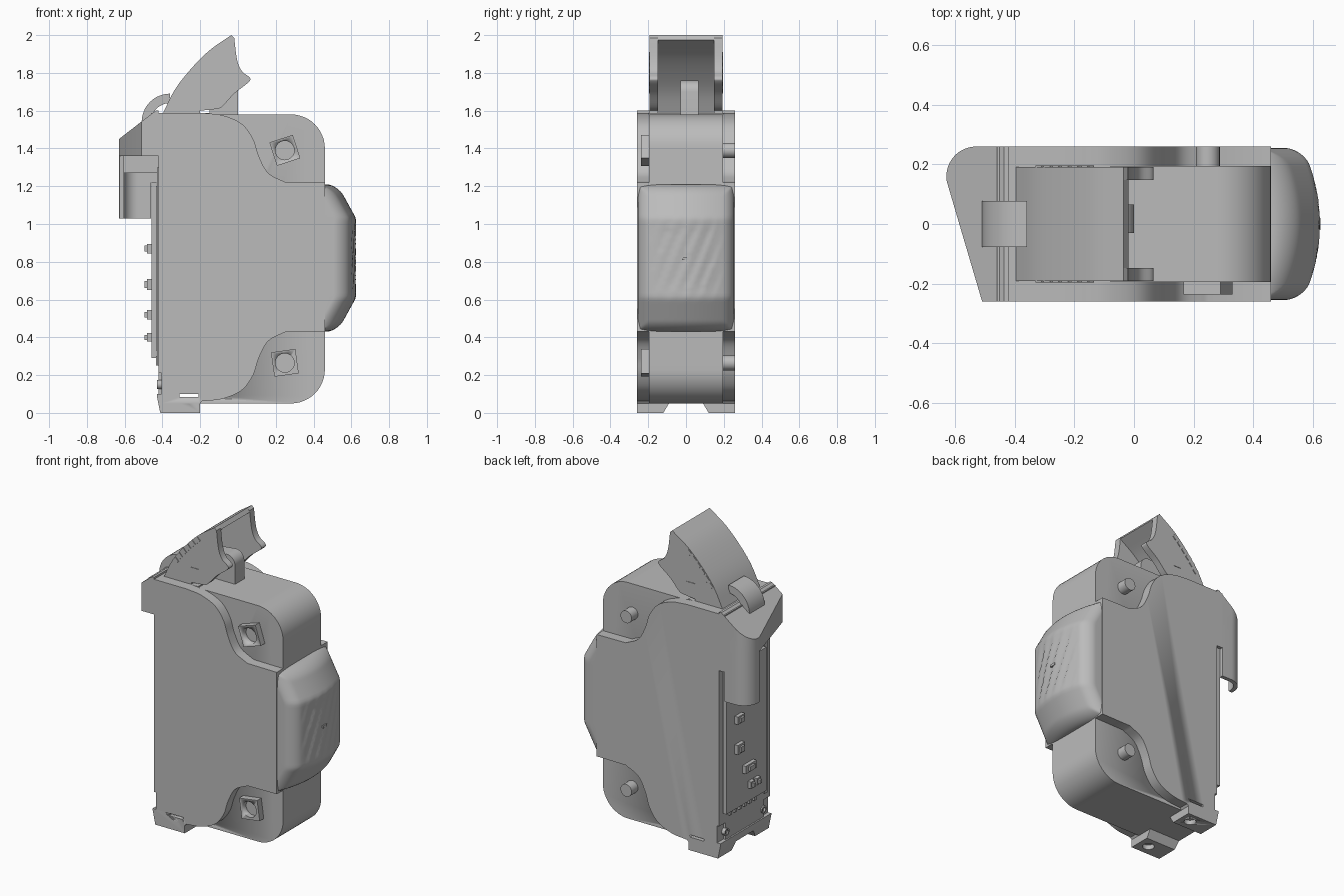
import bpy, bmesh
from math import sin, cos, pi, radians, sqrt
from mathutils import Vector

if "Cube" in bpy.data.objects:
    bpy.data.objects.remove(bpy.data.objects["Cube"])

grey = bpy.data.materials.new("plain grey")
grey.use_nodes = True
grey.diffuse_color = (0.5, 0.5, 0.5, 1)
grey.node_tree.nodes["Principled BSDF"].inputs["Base Color"].default_value = (0.5, 0.5, 0.5, 1)


def finish(name, bm, angle=30):
    bmesh.ops.recalc_face_normals(bm, faces=bm.faces)
    mesh = bpy.data.meshes.new(name)
    bm.to_mesh(mesh)
    bm.free()
    mesh.materials.append(grey)
    ob = bpy.data.objects.new(name, mesh)
    bpy.context.collection.objects.link(ob)
    bpy.ops.object.select_all(action='DESELECT')
    ob.select_set(True)
    bpy.context.view_layer.objects.active = ob
    bpy.ops.object.shade_smooth_by_angle(angle=radians(angle))
    return ob


def prism(name, pts, lo, hi, axis='y', slope=None):
    """Extrude a 2D outline along an axis; slope = (point, normal) trims it."""
    place = {'x': lambda a, b, t: (t, a, b), 'y': lambda a, b, t: (a, t, b),
             'z': lambda a, b, t: (a, b, t)}[axis]
    bm = bmesh.new()
    face = bm.faces.new([bm.verts.new(place(a, b, lo)) for a, b in pts])
    ext = bmesh.ops.extrude_face_region(bm, geom=[face])
    shift = Vector(place(0, 0, hi - lo))
    for v in ext["geom"]:
        if isinstance(v, bmesh.types.BMVert):
            v.co += shift
    if slope:
        cut = bmesh.ops.bisect_plane(bm, geom=bm.verts[:] + bm.edges[:] + bm.faces[:],
                                     plane_co=slope[0], plane_no=slope[1], clear_outer=True)
        bmesh.ops.holes_fill(bm, edges=[e for e in cut["geom_cut"] if isinstance(e, bmesh.types.BMEdge)])
    return finish(name, bm)


def box(name, x0, x1, y0, y1, z0, z1):
    return prism(name, [(x0, z0), (x1, z0), (x1, z1), (x0, z1)], y0, y1)


def arc(cx, cy, r, a0, a1, n=12):
    return [(cx + r * cos(radians(a0 + (a1 - a0) * i / n)),
             cy + r * sin(radians(a0 + (a1 - a0) * i / n))) for i in range(n + 1)]


def spline(p, n=6):
    """Smooth line through a few points."""
    p = [Vector(q) for q in p]
    q = [2 * p[0] - p[1]] + p + [2 * p[-1] - p[-2]]
    out = []
    for i in range(1, len(q) - 2):
        a, b, c, d = q[i - 1:i + 3]
        for k in range(n):
            t = k / n
            out.append(tuple(0.5 * (2 * b + (c - a) * t + (2 * a - 5 * b + 4 * c - d) * t * t
                                    + (3 * b - a - 3 * c + d) * t ** 3)))
    return out + [tuple(p[-1])]


def ribbon(pts, width):
    """Give a line a thickness, on its right hand side."""
    inner = []
    for i, q in enumerate(pts):
        d = Vector(pts[min(i + 1, len(pts) - 1)]) - Vector(pts[max(i - 1, 0)])
        d.normalize()
        inner.append((q[0] + d.y * width, q[1] - d.x * width))
    return list(pts) + inner[::-1]


def carve(obs, cutter):
    cutter.hide_render = True
    cutter.hide_set(True)
    for ob in obs:
        m = ob.modifiers.new("cut", 'BOOLEAN')
        m.operation, m.object, m.solver = 'DIFFERENCE', cutter, 'EXACT'


# Housing: narrow rounded core between two side plates with S shaped shoulders
core = prism("housing_core", [(-0.42, 0.05)] + arc(0.28, 0.23, 0.18, -90, 0)
             + arc(0.28, 1.4, 0.18, 0, 90) + [(-0.42, 1.58)], -0.195, 0.195)
upper = spline([(-0.19, 1.588), (-0.08, 1.575), (0.02, 1.53), (0.08, 1.45), (0.11, 1.36),
                (0.16, 1.27), (0.25, 1.222)])
lower = [(x, 1.65 - z) for x, z in reversed(upper)]
outline = ([(-0.46, 1.588)] + upper + [(0.46, 1.22), (0.46, 0.43)] + lower
           + [(-0.2, 0.05), (-0.405, 0.05), (-0.405, 0.21), (-0.42, 0.21), (-0.42, 1.36), (-0.46, 1.36)])
plates = [prism("side_plate_front", outline, -0.26, -0.195),
          prism("side_plate_back", outline, 0.195, 0.26)]
lid = box("top_deck", -0.46, -0.15, -0.195, 0.195, 1.5, 1.588)

# Foot with a central channel, screw holes and a cross slot
foot = prism("foot", [(-0.26, 0), (-0.12, 0), (-0.09, 0.05), (0.09, 0.05), (0.12, 0), (0.26, 0),
                      (0.26, 0.1), (-0.26, 0.1)], -0.43, -0.2, 'x',
             slope=((-0.43, 0, 0.09), (-0.97, 0, -0.2)))
for y in (-0.19, 0.19):
    carve([foot], prism("foot_hole_cutter", arc(-0.27, y, 0.035, 0, 345, 23), -0.02, 0.03, 'z'))
carve([foot, core] + plates, box("slot_cutter", -0.31, -0.21, -0.4, 0.4, 0.085, 0.1))
for y in (-0.19, 0.19):
    prism("rear_pin_socket", ribbon(arc(y, 0.15, 0.024, 0, 360, 16), -0.01), -0.428, -0.4, 'x')

# Rail hook: slanted block plus a curved wall that hangs down at the back
wall = [(-0.46, 0.26)] + arc(-0.53, 0.16, 0.1, 90, 190, 14)
hook = prism("rail_hook", [(-0.42, 0.26)] + wall[1:] + [(-0.51, -0.26), (-0.42, -0.26)],
             1.36, 1.6, 'z', slope=((-0.63, 0, 1.45), (-0.61, 0, 0.79)))
prism("hook_wall", ribbon(wall, -0.025), 1.03, 1.38, 'z')
box("hook_inner_rib", -0.605, -0.42, 0.12, 0.2, 1.27, 1.37)
box("hook_web", -0.47, -0.41, 0.235, 0.26, 1.22, 1.37)

# Rear circuit board with its small parts
box("circuit_board", -0.458, -0.432, -0.17, 0.24, 0.29, 1.22)
box("board_mount", -0.44, -0.41, -0.15, 0.2, 0.33, 1.2)
for y, z, w, h in ((0.12, 0.87, 0.035, 0.025), (0.12, 0.68, 0.035, 0.03), (0.02, 0.52, 0.055, 0.025),
                   (0.0, 0.4, 0.02, 0.022), (-0.06, 0.4, 0.02, 0.022)):
    box("board_part", -0.482, -0.45, y - w, y + w, z - h, z + h)
    box("board_part_cap", -0.495, -0.475, y - w * 0.5, y + w * 0.5, z - h * 0.6, z + h * 0.6)
for i in range(6):
    box("board_tooth", -0.435, -0.41, -0.1 + i * 0.05, -0.08 + i * 0.05, 0.25, 0.3)
box("guide_strip", -0.428, -0.41, -0.225, -0.195, 0.25, 1.3)

# Corner fixings: tilted square sockets at the front, round pins at the back
for z, tilt in ((1.39, 18), (0.265, 8)):
    square = arc(0.248, z, 0.092, 45 + tilt, 315 + tilt, 3)
    socket = prism("square_socket", square, -0.237, -0.19)
    carve([socket], prism("socket_cutter", arc(0.248, z, 0.05, 0, 345, 23), -0.3, -0.2))
    prism("round_pin", arc(0.248, z, 0.04, 0, 345, 23), 0.19, 0.26)

# Push button: domed face with chamfered ends and slanting ripples
bm = bmesh.new()
NY, NZ, HW, HH, ZC = 48, 64, 0.255, 0.39, 0.82
rows = []
for j in range(NZ + 1):
    dz = -HH * cos(pi * j / NZ)
    row = []
    for i in range(NY + 1):
        y = -HW * cos(pi * i / NY)
        roll = 0.06
        edge = min(HW - abs(y), HH - abs(dz), roll) / roll
        x = 0.625 - 0.9 * y * y - 0.55 * max(0, abs(dz) - 0.21)
        x -= roll * (1 - sqrt(max(0, 1 - (1 - edge) ** 2)))
        fade = max(0, min(1, (0.23 - abs(dz)) * 10)) * max(0, min(1, (0.2 - abs(y)) * 12))
        x -= 0.009 * fade * (((y - 0.4 * dz) / 0.075) % 1)
        row.append(bm.verts.new((x, y, ZC + dz)))
    rows.append(row)
for a, b in zip(rows, rows[1:]):
    for i in range(NY):
        bm.faces.new((a[i], a[i + 1], b[i + 1], b[i]))
rim = [e for e in bm.edges if e.is_boundary]
ext = bmesh.ops.extrude_edge_only(bm, edges=rim)
for v in ext["geom"]:
    if isinstance(v, bmesh.types.BMVert):
        v.co.x = 0.455
bmesh.ops.holes_fill(bm, edges=[e for e in bm.edges if e.is_boundary])
finish("push_button", bm, 40)
box("button_light", 0.61, 0.626, -0.02, 0.02, 0.81, 0.825)

# Lever: hollow, two cheeks joined by a curved back
back = spline([(-0.4, 1.58), (-0.335, 1.71), (-0.25, 1.82), (-0.15, 1.92), (-0.035, 2.0)])
front = spline([(-0.02, 1.985), (-0.005, 1.87), (0.02, 1.81), (0.062, 1.775), (0.055, 1.75),
                (-0.02, 1.69), (-0.08, 1.625), (-0.11, 1.61), (-0.2, 1.6)])
for y in (-0.192, 0.147):
    prism("lever_cheek", back + front + [(-0.2, 1.58)], y, y + 0.045)
prism("lever_back", ribbon(back, 0.03), -0.15, 0.15)
for s in (-1, 1):
    # Grip ribs along the curved edge
    for k in range(6):
        x, z = back[7 + 2 * k]
        c = Vector((x + 0.012, z - 0.016))
        prism("grip_rib", arc(c.x, c.y, 0.021, 0, 270, 3), *sorted((s * 0.18, s * 0.197)))
    # Raised marks on the cheeks
    box("cheek_mark", -0.2, -0.14, *sorted((s * 0.19, s * 0.195)), 1.69, 1.7)

# Latch tab and spring hook on the deck
prism("latch_tab", [(0, 1.57)] + arc(-0.06, 1.7, 0.06, 0, 90, 8) + [(-0.15, 1.75), (-0.15, 1.57)],
      -0.03, 0.065)
prism("spring_hook", arc(-0.36, 1.54, 0.15, 90, 180, 16) + [(-0.51, 1.5), (-0.46, 1.5)]
      + arc(-0.36, 1.54, 0.1, 180, 90, 16), -0.078, 0.078)
